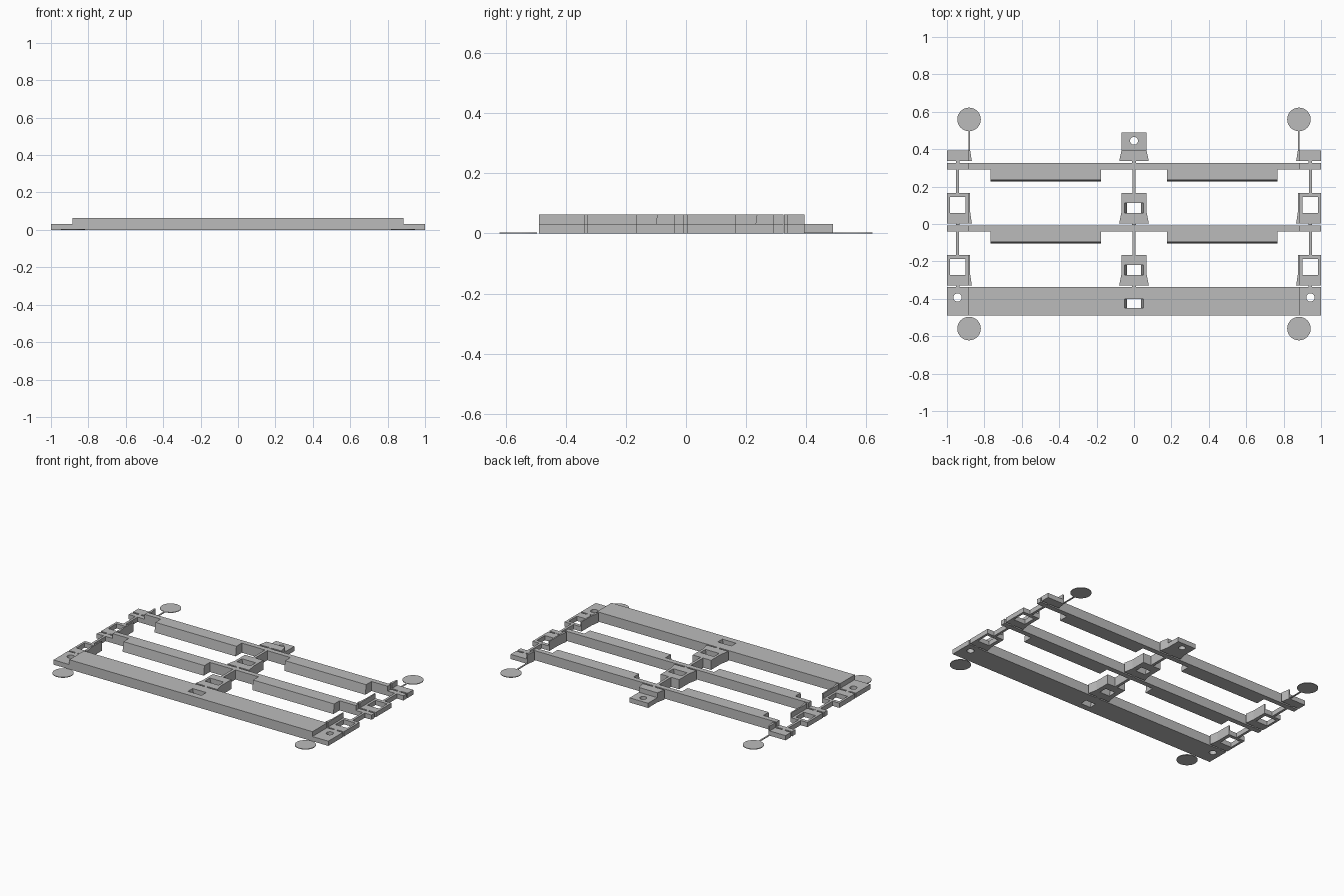
import bpy
import bmesh

cube = bpy.data.objects.get("Cube")
if cube:
    bpy.data.objects.remove(cube, do_unlink=True)

grey = bpy.data.materials.new("plain_grey")
grey.use_nodes = True
grey.diffuse_color = (0.5, 0.5, 0.5, 1)
grey.node_tree.nodes["Principled BSDF"].inputs["Base Color"].default_value = (0.5, 0.5, 0.5, 1)

HIGH, LOW, FILM = 0.063, 0.031, 0.004
STEP = 0.885            # x where the tall middle drops to the low ends
SIDE = 0.943            # centre line of the end pads


def loft(name, bottom, top, z0, z1):
    """Solid between two matching xy outlines."""
    bm = bmesh.new()
    low = [bm.verts.new((x, y, z0)) for x, y in bottom]
    up = [bm.verts.new((x, y, z1)) for x, y in top]
    bm.faces.new(low)
    bm.faces.new(up)
    for i in range(len(low)):
        j = (i + 1) % len(low)
        bm.faces.new((low[i], low[j], up[j], up[i]))
    bmesh.ops.recalc_face_normals(bm, faces=bm.faces)
    mesh = bpy.data.meshes.new(name)
    bm.to_mesh(mesh)
    bm.free()
    mesh.materials.append(grey)
    obj = bpy.data.objects.new(name, mesh)
    bpy.context.collection.objects.link(obj)
    return obj


def prism(name, outline, z0, z1):
    return loft(name, outline, outline, z0, z1)


def rect(x0, x1, y0, y1):
    return [(x0, y0), (x1, y0), (x1, y1), (x0, y1)]


def box(name, x0, x1, y0, y1, z1, z0=0):
    return prism(name, rect(x0, x1, y0, y1), z0, z1)


def disc(name, x, y, radius, z0, z1, sides=32):
    bpy.ops.mesh.primitive_cylinder_add(vertices=sides, radius=radius, depth=z1 - z0,
                                        location=(x, y, (z0 + z1) / 2))
    obj = bpy.context.object
    obj.name = name
    obj.data.materials.append(grey)
    return obj


def cut(target, cutter):
    """Subtract the cutter from the target and discard it."""
    mod = target.modifiers.new("hole", "BOOLEAN")
    mod.operation = "DIFFERENCE"
    mod.solver = "EXACT"
    mod.object = cutter
    bpy.context.view_layer.objects.active = target
    bpy.ops.object.modifier_apply(modifier=mod.name)
    bpy.data.objects.remove(cutter, do_unlink=True)


def cut_slot(target, y0, y1):
    # Slot whose two side walls lean inwards towards the bottom
    cut(target, loft("slot_cutter", rect(-0.036, 0.036, y0, y1),
                     rect(-0.05, 0.05, y0, y1), -0.002, HIGH + 0.002))


def stepped_bar(name, y0, y1):
    # Tall bar with low ends, extruded from its front silhouette
    profile = [(-1, 0), (1, 0), (1, LOW), (STEP, LOW), (STEP, HIGH),
               (-STEP, HIGH), (-STEP, LOW), (-1, LOW)]
    bar = prism(name, profile, y0, y1)
    for v in bar.data.vertices:
        v.co = (v.co.x, v.co.z, v.co.y)
    bar.data.flip_normals()
    return bar


# Wide front bar with a slot and two round holes
front_bar = stepped_bar("front_bar", -0.49, -0.338)
cut_slot(front_bar, -0.449, -0.401)
for s in (-1, 1):
    cut(front_bar, disc("hole_cutter", s * SIDE, -0.393, 0.022, -0.01, 0.1))

# Narrow cross bars with two thick blocks each
for label, y in (("middle", -0.04), ("rear", 0.292)):
    stepped_bar(label + "_bar", y, y + 0.033)
    for s, side in ((-1, "right"), (1, "left")):
        xs = sorted((s * 0.177, s * 0.767))
        loft(f"{label}_{side}_block", rect(*xs, y - 0.064, y),
             rect(*xs, y - 0.056, y), 0, HIGH)

# Pad rows: front edge, back edge, slot and window spans
rows = (("front", -0.328, -0.165, (-0.273, -0.22), (-0.273, -0.187)),
        ("middle", 0.004, 0.167, (0.06, 0.112), (0.06, 0.144)),
        ("rear", 0.336, 0.394, None, None))
for label, y0, y1, slot, window in rows:
    flare = min(y0 + 0.06, y1)

    # Tall centre pad, flared at the front
    pad = prism(label + "_centre_pad",
                [(-0.079, y0), (0.079, y0), (0.067, flare), (0.067, y1),
                 (-0.067, y1), (-0.067, flare)], 0, HIGH)
    if slot:
        cut_slot(pad, *slot)
    box(label + "_centre_link", -0.01, 0.01, y0 - 0.01, y0, HIGH)

    for s, side in ((-1, "right"), (1, "left")):
        # Low end pad with a square window
        end = box(f"{label}_{side}_pad", *sorted((s, s * STEP)), y0, y1, LOW)
        if window:
            cut(end, box("window_cutter", *sorted((s * 0.985, s * 0.9)),
                         *window, 0.1, -0.01))
        # Tall flared wall along the inner edge of the pad
        prism(f"{label}_{side}_wall",
              [(s * STEP, y0), (s * 0.867, y0), (s * 0.876, flare),
               (s * 0.876, y1), (s * STEP, y1)], 0, HIGH)
        box(f"{label}_{side}_link", s * SIDE - 0.01, s * SIDE + 0.01,
            y0 - 0.01, y0, LOW)

    # Thin stems from the pads back to the next bar
    if slot:
        box(label + "_centre_stem", -0.009, 0.009, y1, y1 + 0.125, HIGH)
        for s, side in ((-1, "right"), (1, "left")):
            box(f"{label}_{side}_stem", s * SIDE - 0.008, s * SIDE + 0.008,
                y1, y1 + 0.125, LOW)

# Low rear tab with a round hole
tab = box("rear_tab", -0.067, 0.067, 0.394, 0.49, LOW)
cut(tab, disc("hole_cutter", 0, 0.445, 0.021, -0.01, 0.1))

# Paper-thin corner discs; the rear ones hang on thin strips
for s, side in ((-1, "right"), (1, "left")):
    disc(f"front_{side}_disc", s * 0.882, -0.559, 0.063, 0, FILM)
    disc(f"rear_{side}_disc", s * 0.882, 0.559, 0.063, 0, FILM)
    box(f"rear_{side}_strip", s * 0.881 - 0.005, s * 0.881 + 0.005, 0.394, 0.5, FILM)
